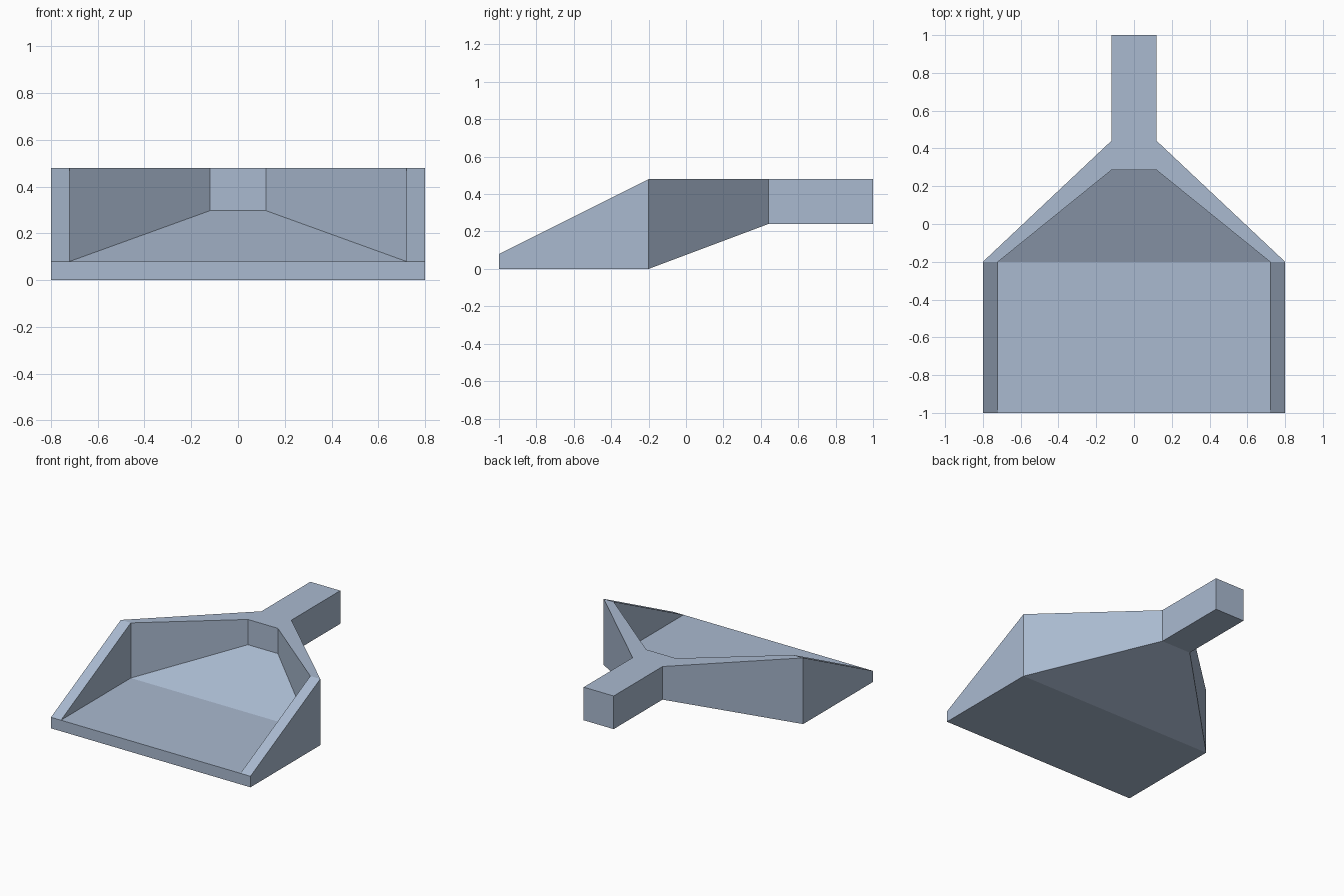
import bpy
import bmesh

cube = bpy.data.objects.get("Cube")
if cube:
    bpy.data.objects.remove(cube, do_unlink=True)

# Plain blue-grey colour
mat = bpy.data.materials.new("blue_grey")
mat.use_nodes = True
colour = (0.40, 0.49, 0.63, 1.0)
mat.diffuse_color = colour
mat.node_tree.nodes["Principled BSDF"].inputs["Base Color"].default_value = colour

# Cross-sections from front to back: y, half width, bottom z, top z
OUTER = [(-1, 0.8, 0, 0.08), (-0.2, 0.8, 0, 0.48),
         (0.44, 0.12, 0.24, 0.48), (1, 0.12, 0.24, 0.48)]
# Scoop hollow: y, half width, floor z, rim z
INNER = [(-1, 0.72, 0.08, 0.08), (-0.2, 0.72, 0.08, 0.48),
         (0.285, 0.12, 0.297, 0.48)]

bm = bmesh.new()


def section(y, w, low, high):
    """Low centre, low side, high side and high centre of a half section."""
    points = dict(low_mid=(0, y, low), low=(w, y, low),
                  high=(w, y, high), high_mid=(0, y, high))
    return {name: bm.verts.new(p) for name, p in points.items()}


outer = [section(*s) for s in OUTER]
inner = [section(*s) for s in INNER]

# Underside and outer walls, scoop floor and inner walls
for rings in (outer, inner):
    for a, b in zip(rings, rings[1:]):
        bm.faces.new((a["low_mid"], b["low_mid"], b["low"], a["low"]))
        wall = [a["low"], b["low"], b["high"]]
        if rings is outer or a is not inner[0]:
            wall.append(a["high"])
        bm.faces.new(wall)

# Sloping side rim and flat back rim
for i in range(2):
    near = inner[i]["low"] if i == 0 else inner[i]["high"]
    bm.faces.new((outer[i]["high"], outer[i + 1]["high"], inner[i + 1]["high"], near))

# Handle top, running into the back rim
bm.faces.new((outer[2]["high"], outer[3]["high"], outer[3]["high_mid"],
              inner[2]["high_mid"], inner[2]["high"]))

# Front lip, handle end and back wall of the scoop
bm.faces.new((outer[0]["low_mid"], outer[0]["low"], outer[0]["high"],
              inner[0]["low"], inner[0]["low_mid"]))
for ring in (outer[3], inner[2]):
    bm.faces.new((ring["low_mid"], ring["low"], ring["high"], ring["high_mid"]))

bmesh.ops.delete(bm, geom=[v for v in bm.verts if not v.link_faces], context="VERTS")

# Mirror the half, weld the centre seam and dissolve it
bmesh.ops.mirror(bm, geom=bm.verts[:] + bm.edges[:] + bm.faces[:],
                 axis="X", merge_dist=0.0001)
bmesh.ops.remove_doubles(bm, verts=bm.verts[:], dist=0.0001)
seam = [e for e in bm.edges if all(abs(v.co.x) < 0.0001 for v in e.verts)]
bmesh.ops.dissolve_edges(bm, edges=seam, use_verts=True)
bmesh.ops.recalc_face_normals(bm, faces=bm.faces[:])

mesh = bpy.data.meshes.new("dustpan")
bm.to_mesh(mesh)
bm.free()
mesh.materials.append(mat)
dustpan = bpy.data.objects.new("dustpan", mesh)
bpy.context.collection.objects.link(dustpan)
